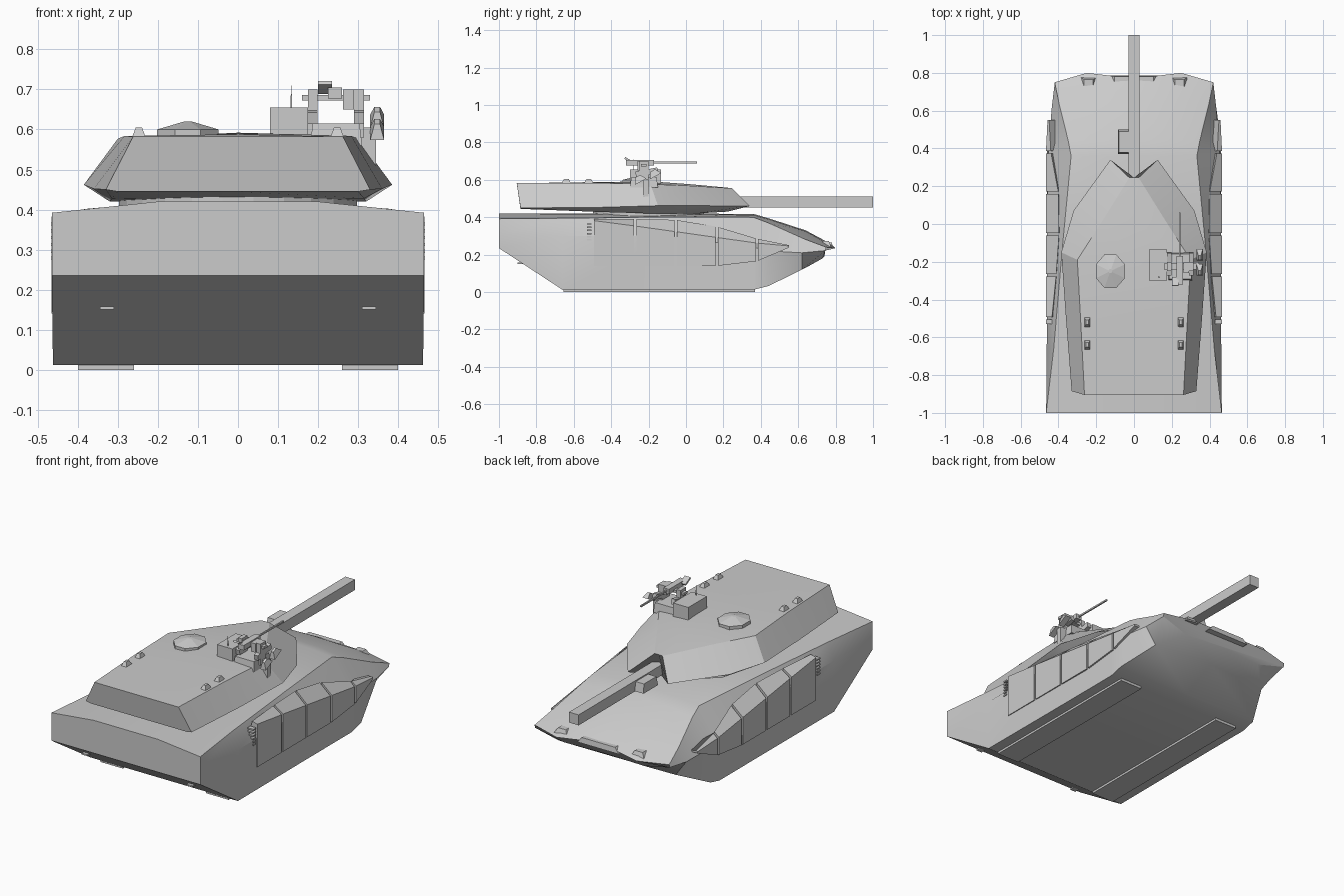
import bpy, bmesh, math
from mathutils import Vector, Matrix

if "Cube" in bpy.data.objects:
    bpy.data.objects.remove(bpy.data.objects["Cube"])


def finish(name, bm, angle=25):
    bmesh.ops.recalc_face_normals(bm, faces=bm.faces)
    me = bpy.data.meshes.new(name)
    bm.to_mesh(me)
    bm.free()
    ob = bpy.data.objects.new(name, me)
    bpy.context.collection.objects.link(ob)
    bpy.ops.object.select_all(action='DESELECT')
    ob.select_set(True)
    bpy.context.view_layer.objects.active = ob
    bpy.ops.object.shade_smooth_by_angle(angle=math.radians(angle))
    return ob


def skin(name, rings, angle=25):
    """Join closed rings of equal length and cap both ends."""
    bm = bmesh.new()
    rows = [[bm.verts.new(p) for p in r] for r in rings]
    n = len(rows[0])
    for a, b in zip(rows, rows[1:]):
        for i in range(n):
            j = (i + 1) % n
            bm.faces.new((a[i], a[j], b[j], b[i]))
    bm.faces.new(rows[0])
    bm.faces.new(rows[-1][::-1])
    return finish(name, bm, angle)


def mirrored(half):
    """Complete a half section that starts and ends on x = 0."""
    return half + [(-x, y, z) for x, y, z in half[-2:0:-1]]


def flat(y, pts):
    return [(x, y, z) for x, z in pts]


def box(name, x, y, z, top=1.0, rot=0):
    """Box from ranges, with a top that can be tapered and a turn about x."""
    c = Vector((sum(x) / 2, sum(y) / 2, sum(z) / 2))
    bm = bmesh.new()
    bmesh.ops.create_cube(bm, size=1)
    for v in bm.verts:
        s = top if v.co.z > 0 else 1
        v.co = Vector((v.co.x * (x[1] - x[0]) * s, v.co.y * (y[1] - y[0]) * s,
                       v.co.z * (z[1] - z[0])))
        v.co = Matrix.Rotation(rot, 3, 'X') @ v.co + c
    return finish(name, bm)


def cone(name, c, r1, r2, h, n, sy=1.0):
    bm = bmesh.new()
    bmesh.ops.create_cone(bm, cap_ends=True, segments=n, radius1=r1, radius2=r2, depth=h)
    for v in bm.verts:
        p = Matrix.Rotation(math.pi / n, 3, 'Z') @ v.co
        v.co = Vector((p.x + c[0], p.y * sy + c[1], p.z + h / 2 + c[2]))
    return finish(name, bm, 10)


def lerp(a, b, t):
    return tuple(p + (q - p) * t for p, q in zip(a, b))


# Hull: half sections from rear to nose
hull = [
    flat(-1.0, [(0, .235), (.465, .235), (.465, .31), (.465, .392), (.2, .42), (0, .42)]),
    flat(-.66, [(0, .012), (.462, .012), (.462, .3), (.425, .395), (.2, .418), (0, .42)]),
    flat(-.1, [(0, .012), (.46, .012), (.46, .3), (.377, .402), (.2, .415), (0, .42)]),
    flat(.36, [(0, .012), (.46, .012), (.455, .24), (.333, .4), (.2, .413), (0, .418)]),
    flat(.44, [(0, .032), (.46, .032), (.45, .22), (.348, .37), (.2, .39), (0, .395)]),
    [(0, .64, .13), (.37, .62, .12), (.435, .62, .21), (.395, .63, .285), (.22, .64, .325), (0, .64, .33)],
    [(0, .74, .19), (.25, .73, .18), (.42, .745, .222), (.42, .75, .24), (.25, .80, .235), (0, .77, .26)],
]
skin("hull", [mirrored(r) for r in hull])
box("nose_lip", (-.13, .13), (.74, .785), (.235, .265), .8)

# Side details, repeated left and right
stations = [  # y, bottom z, outer top z, inner top x, inner top z
    (-.5, .14, .383, .435, .392), (-.27, .14, .353, .412, .39),
    (-.055, .14, .323, .397, .386), (.165, .14, .292, .40, .35),
    (.38, .165, .262, .44, .285), (.556, .24, .246, .45, .25)]
for s, side in ((1, "right"), (-1, "left")):
    for i, (a, b) in enumerate(zip(stations, stations[1:])):
        rings = []
        for t in (.03, .97):
            y, zb, zo, xi, zi = lerp(a, b, t)
            xo = .466 if y < .4 else .458
            rings.append([(s * xo, y, zb), (s * xo, y, zo), (s * xi, y, zi), (s * .37, y, zb)])
        skin(f"{side}_skirt_panel_{i}", rings)
    for i in range(6):
        box(f"{side}_louvre_{i}", sorted((s * .43, s * .467)), (-.53, -.505),
            (.275 + i * .017, .283 + i * .017))
    box(f"{side}_track", sorted((s * .26, s * .40)), (-.655, .37), (0, .03))
    box(f"{side}_rear_lamp", sorted((s * .31, s * .345)), (-.9, -.86), (.15, .158))
    box(f"{side}_tow_hook", sorted((s * .2, s * .28)), (.72, .775), (.245, .272), .6)
    # Lumps at the rear of the turret roof
    for y in (-.52, -.64):
        box(f"{side}_roof_lump", sorted((s * .225, s * .27)), (y - .035, y + .035),
            (.565, .605), .35)

# Turret: half sections from rear to front
turret = [
    [(0, -.885, .445), (.3, -.885, .445), (.33, -.885, .45), (.262, -.905, .582), (0, -.905, .582)],
    [(0, -.45, .43), (.315, -.45, .428), (.36, -.5, .452), (.283, -.5, .584), (0, -.5, .588)],
    [(0, -.2, .418), (.32, -.18, .42), (.385, -.15, .462), (.3, -.19, .577), (0, -.19, .592)],
    [(0, .05, .42), (.26, .05, .42), (.32, .07, .462), (.165, .02, .568), (0, .02, .577)],
    [(0, .22, .43), (.1, .22, .43), (.125, .34, .46), (.025, .245, .555), (0, .245, .556)],
]
skin("turret", [mirrored(r) for r in turret])
cone("turret_ring", (0, -.2, .39), .3, .3, .05, 24)

# Main gun and the sight beside it
box("gun_barrel", (-.03, .03), (.2, 1), (.453, .512))
box("gun_sight", (-.085, -.025), (.37, .5), (.455, .505), .85)

# Roof hatch
cone("hatch_base", (-.125, -.25, .57), .083, .083, .03, 8, 1.15)
cone("hatch_lid", (-.125, -.25, .6), .083, .01, .02, 8, 1.15)

# Commander's sight box with a thin aerial
box("sight_box", (.08, .175), (-.3, -.135), (.57, .655))
cone("aerial", (.133, -.28, .65), .003, .001, .06, 4)

# Machine gun mount: base, frame and weapon
box("mount_base", (.18, .31), (-.3, -.15), (.56, .615), .9)
for x in (.175, .29):
    box("mount_post", (x, x + .024), (-.25, -.2), (.58, .7))
    box("mount_brace", (x, x + .024), (-.27, -.15), (.625, .655), 1, .2)
box("mount_bar", (.16, .33), (-.24, -.21), (.672, .686))
box("machine_gun_body", (.225, .26), (-.32, -.17), (.677, .705))
box("machine_gun_barrel", (.237, .245), (-.18, .06), (.688, .697))
box("machine_gun_handle", (.2, .235), (-.33, -.28), (.7, .71), 1, -.5)
box("ammo_box", (.262, .29), (-.26, -.2), (.65, .7))
for i, (y, z) in enumerate(((-.25, .6), (-.17, .63))):
    box(f"shield_plate_{i}", (.33, .365), (y - .035, y + .035), (z - .012, z + .022), .4, .5)
box("shield_arm", (.3, .345), (-.23, -.2), (.5, .605))
